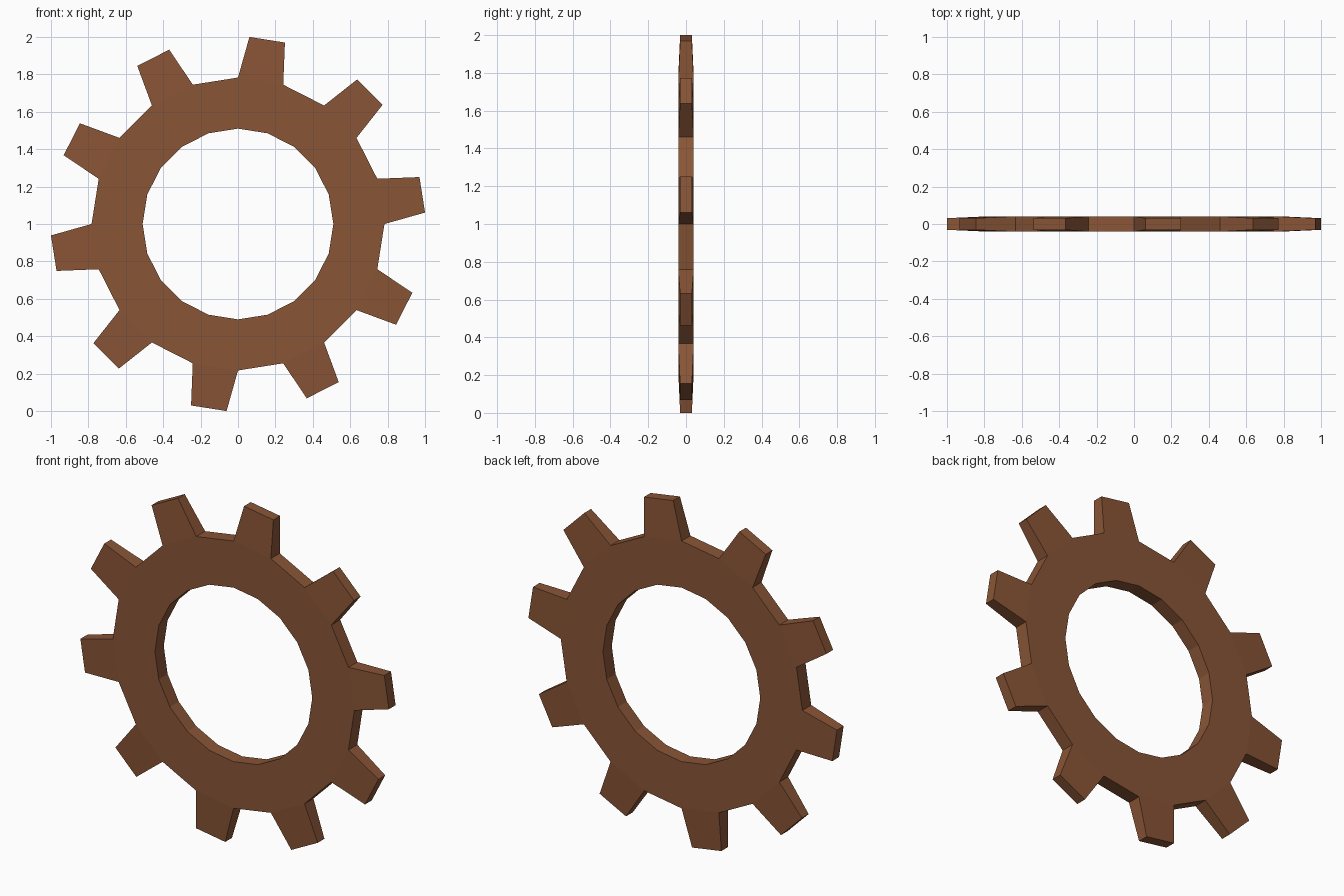
import bpy, bmesh, math

if "Cube" in bpy.data.objects:
    bpy.data.objects.remove(bpy.data.objects["Cube"])

TEETH = 10
SEGS = TEETH * 2
HOLE_R, ROOT_R, TIP_R = 0.51, 0.783, 1.002
HALF, TIP_HALF = 0.041, 0.031      # half thickness of ring and of tooth tips
INSET = math.radians(3.5)          # tooth tips are narrower than their roots

bm = bmesh.new()


def pair(radius, angle, half):
    """Front and back vertex at one polar position."""
    x, z = radius * math.cos(angle), 1 + radius * math.sin(angle)
    return bm.verts.new((x, -half, z)), bm.verts.new((x, half, z))


step = math.tau / SEGS
hole = [pair(HOLE_R, i * step, HALF) for i in range(SEGS)]
root = [pair(ROOT_R, i * step, HALF) for i in range(SEGS)]

for i in range(SEGS):
    j = (i + 1) % SEGS
    # ring: front, back and hole wall
    for s in (0, 1):
        bm.faces.new((hole[i][s], root[i][s], root[j][s], hole[j][s]))
    bm.faces.new((hole[i][0], hole[j][0], hole[j][1], hole[i][1]))
    if i % 2:
        # valley between teeth
        bm.faces.new((root[i][0], root[j][0], root[j][1], root[i][1]))
    else:
        # tapered tooth
        a = pair(TIP_R, i * step + INSET, TIP_HALF)
        b = pair(TIP_R, (i + 1) * step - INSET, TIP_HALF)
        for s in (0, 1):
            bm.faces.new((root[i][s], a[s], b[s], root[j][s]))
        bm.faces.new((root[i][0], a[0], a[1], root[i][1]))
        bm.faces.new((a[0], b[0], b[1], a[1]))
        bm.faces.new((b[0], root[j][0], root[j][1], b[1]))

bmesh.ops.recalc_face_normals(bm, faces=bm.faces[:])
mesh = bpy.data.meshes.new("gear_wheel")
bm.to_mesh(mesh)
bm.free()

brown = bpy.data.materials.new("rust brown")
brown.diffuse_color = (0.25, 0.09, 0.037, 1)
brown.use_nodes = True
brown.node_tree.nodes["Principled BSDF"].inputs["Base Color"].default_value = brown.diffuse_color
mesh.materials.append(brown)
bpy.context.collection.objects.link(bpy.data.objects.new("gear_wheel", mesh))
